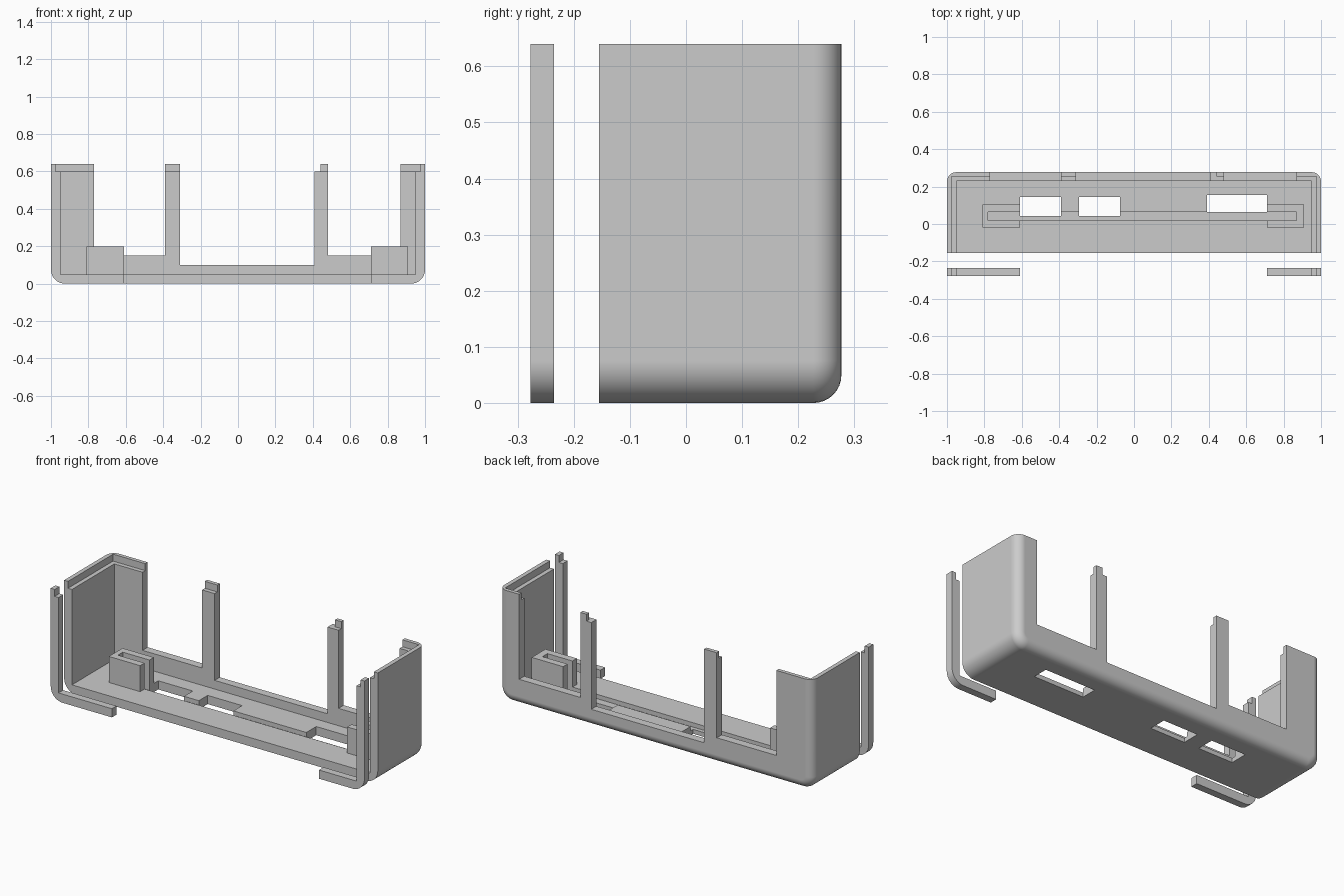
import bpy, bmesh

cube = bpy.data.objects.get("Cube")
if cube:
    bpy.data.objects.remove(cube, do_unlink=True)

grey = bpy.data.materials.new("plain grey")
grey.use_nodes = True
grey.diffuse_color = (0.6, 0.6, 0.6, 1)
grey.node_tree.nodes["Principled BSDF"].inputs["Base Color"].default_value = (0.6, 0.6, 0.6, 1)

TOP, LIP, FLOOR = 0.64, 0.6, 0.05
BACK, SHELL_FRONT, FRAME_BACK, FRAME_FRONT = 0.277, -0.155, -0.235, -0.277


def make_object(name, bm):
    bmesh.ops.recalc_face_normals(bm, faces=bm.faces)
    mesh = bpy.data.meshes.new(name)
    bm.to_mesh(mesh)
    bm.free()
    mesh.materials.append(grey)
    obj = bpy.data.objects.new(name, mesh)
    bpy.context.collection.objects.link(obj)
    return obj


def prism(points, z0, z1):
    """Plan outline raised from z0 to z1."""
    bm = bmesh.new()
    face = bm.faces.new([bm.verts.new((x, y, z0)) for x, y in points])
    new = bmesh.ops.extrude_face_region(bm, geom=[face])["geom"]
    for v in new:
        if isinstance(v, bmesh.types.BMVert):
            v.co.z = z1
    return bm


def block(x0, x1, y0, y1, z0, z1):
    return prism([(x0, y0), (x1, y0), (x1, y1), (x0, y1)], z0, z1)


def bevel(bm, edges, radius):
    bmesh.ops.bevel(bm, geom=edges, offset=radius, segments=8, profile=0.5,
                    affect='EDGES', clamp_overlap=False)


def round_bottom(bm):
    """Round the two lower long edges that run front to back."""
    bevel(bm, [e for e in bm.edges if all(v.co.z < 0.001 for v in e.verts)
               and abs(e.verts[0].co.x - e.verts[1].co.x) < 0.001], 0.075)


def cut(obj, *limits):
    cutter = make_object("cutter", block(*limits))
    cutter.hide_render = True
    mod = obj.modifiers.new("cut", 'BOOLEAN')
    mod.operation, mod.solver, mod.object = 'DIFFERENCE', 'EXACT', cutter
    bpy.context.view_layer.objects.active = obj
    bpy.ops.object.modifier_apply(modifier=mod.name)
    bpy.data.objects.remove(cutter, do_unlink=True)


def smooth(obj):
    bpy.ops.object.select_all(action='DESELECT')
    obj.select_set(True)
    bpy.context.view_layer.objects.active = obj
    bpy.ops.object.shade_smooth_by_angle(angle=0.6)
    obj.modifiers.new("even shading", 'WEIGHTED_NORMAL').keep_sharp = True


# Main shell: rounded tray, open at the front and top
bm = block(-1, 1, SHELL_FRONT, BACK, 0, TOP)
round_bottom(bm)
bevel(bm, [e for e in bm.edges if all(v.co.y > BACK - 0.001 for v in e.verts)
           and not all(v.co.z > TOP - 0.001 for v in e.verts)], 0.05)
shell = make_object("shell", bm)
cut(shell, -0.95, 0.95, -1, 0.23, FLOOR, 1)
cut(shell, -0.975, 0.975, -1, 0.255, LIP, 1)

# Openings in the back wall, leaving two posts
for x0, x1, sill in ((-0.77, -0.39, 0.15), (-0.31, 0.41, 0.1), (0.48, 0.87, 0.15)):
    cut(shell, x0, x1, 0.2, 0.4, sill, 1)
cut(shell, 0.4, 0.44, 0.2, 0.4, LIP, 1)

# Groove and holes in the floor
cut(shell, -0.78, 0.87, 0.02, 0.065, 0.025, 0.1)
for x0, x1, y0, y1 in ((-0.61, -0.39, 0.043, 0.145), (-0.295, -0.075, 0.043, 0.145),
                       (0.39, 0.71, 0.065, 0.155)):
    cut(shell, x0, x1, y0, y1, -0.1, 0.1)
smooth(shell)

# Front frame: two separate corner strips
for name, x0, x1 in (("front_strip_right", -0.61, 2), ("front_strip_left", -2, 0.71)):
    bm = block(-1, 1, FRAME_FRONT, FRAME_BACK, 0, TOP)
    round_bottom(bm)
    strip = make_object(name, bm)
    cut(strip, -0.95, 0.95, -1, 1, FLOOR, 1)
    cut(strip, -0.975, 0.975, -1, 1, LIP, 1)
    cut(strip, x0, x1, -1, 1, -1, 1)
    smooth(strip)

# Slotted brackets, open towards the middle
for name, outer, stop, inner in (("bracket_right", -0.81, -0.78, -0.61),
                                 ("bracket_left", 0.91, 0.87, 0.71)):
    make_object(name, prism([(outer, -0.02), (inner, -0.02), (inner, 0.02), (stop, 0.02),
                             (stop, 0.065), (inner, 0.065), (inner, 0.105), (outer, 0.105)],
                            FLOOR, 0.2))
